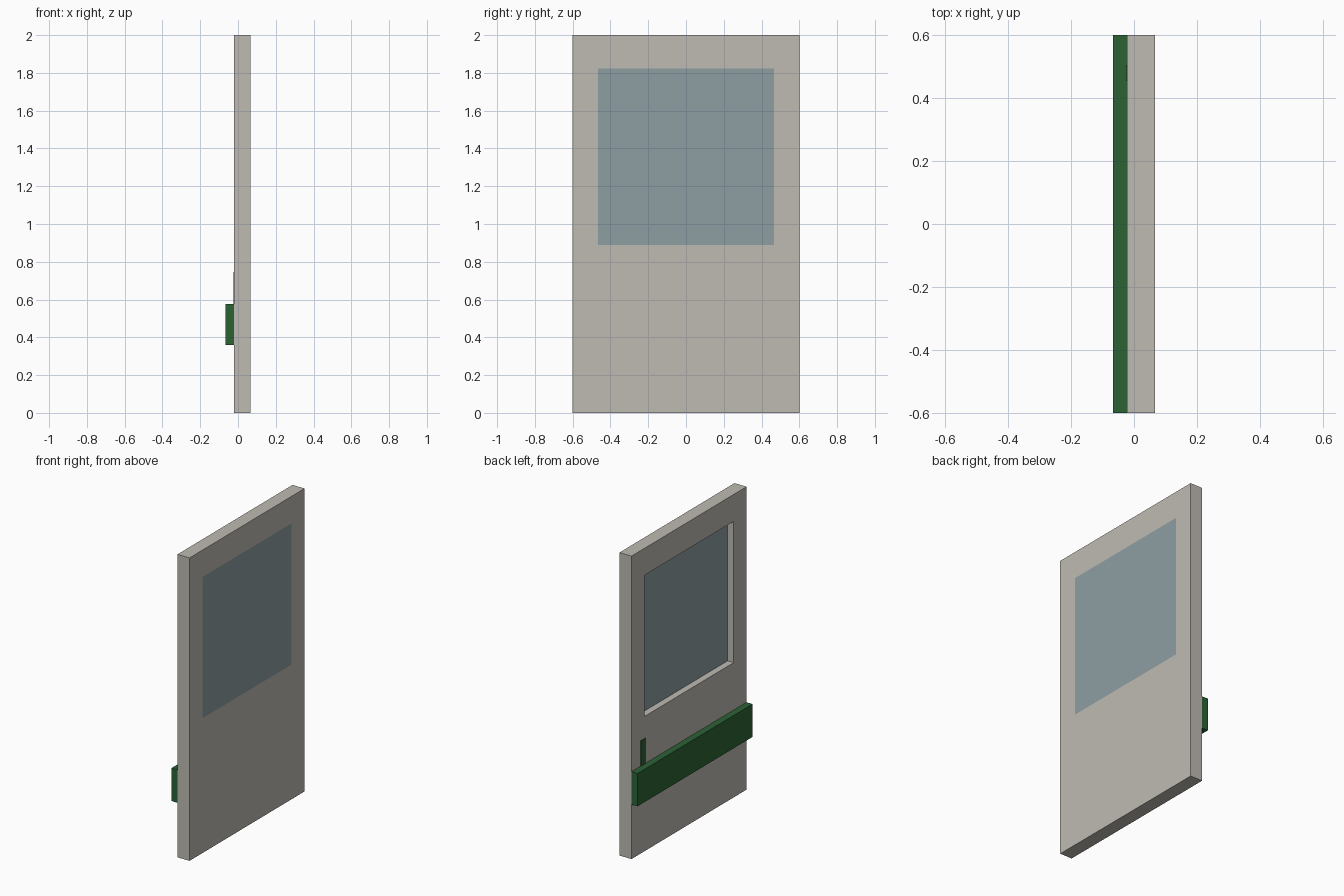
import bpy
import bmesh

if "Cube" in bpy.data.objects:
    bpy.data.objects.remove(bpy.data.objects["Cube"])


def material(name, rgb):
    m = bpy.data.materials.new(name)
    lin = [((c / 255 + 0.055) / 1.055) ** 2.4 for c in rgb]
    m.diffuse_color = (*lin, 1)
    m.use_nodes = True
    m.node_tree.nodes["Principled BSDF"].inputs["Base Color"].default_value = m.diffuse_color
    return m


def add_object(name, bm, mat):
    bmesh.ops.recalc_face_normals(bm, faces=bm.faces)
    mesh = bpy.data.meshes.new(name)
    bm.to_mesh(mesh)
    bm.free()
    mesh.materials.append(mat)
    obj = bpy.data.objects.new(name, mesh)
    bpy.context.collection.objects.link(obj)
    return obj


def box(name, x, y, z, mat):
    """Box from (min, max) ranges."""
    bm = bmesh.new()
    bmesh.ops.create_cube(bm, size=1)
    for v in bm.verts:
        v.co = [(r[0] + r[1]) / 2 + c * (r[1] - r[0])
                for r, c in zip((x, y, z), v.co)]
    return add_object(name, bm, mat)


def frame(name, x, outer, inner, mat):
    """Panel in the YZ plane with a rectangular opening through it."""
    bm = bmesh.new()
    rings = []
    for y0, y1, z0, z1 in (outer, inner):
        for px in x:
            rings.append([bm.verts.new((px, a, b)) for a, b in
                          ((y0, z0), (y1, z0), (y1, z1), (y0, z1))])
    out_l, out_r, in_l, in_r = rings
    for a, b in ((out_l, out_r), (out_r, in_r), (in_r, in_l), (in_l, out_l)):
        for i in range(4):
            j = (i + 1) % 4
            bm.faces.new((a[i], a[j], b[j], b[i]))
    return add_object(name, bm, mat)


panel_grey = material("warm grey", (191, 187, 179))
glass_blue = material("glass blue grey", (141, 159, 164))
trim_green = material("dark green", (43, 98, 53))

BACK, FRONT = -0.022, 0.066   # panel faces along x
WINDOW = (-0.466, 0.466, 0.89, 1.822)

# Door panel with window opening
frame("door_panel", (BACK, FRONT), (-0.6, 0.6, 0, 2), WINDOW, panel_grey)

# Glass, flush with one face and recessed on the other
box("window_glass", (0.022, FRONT), WINDOW[:2], WINDOW[2:], glass_blue)

# Push bar across the full width
box("push_bar", (-0.066, BACK), (-0.6, 0.6), (0.36, 0.577), trim_green)

# Small latch plate above the bar
box("latch_plate", (BACK - 0.003, BACK), (0.455, 0.505), (0.577, 0.745), trim_green)
